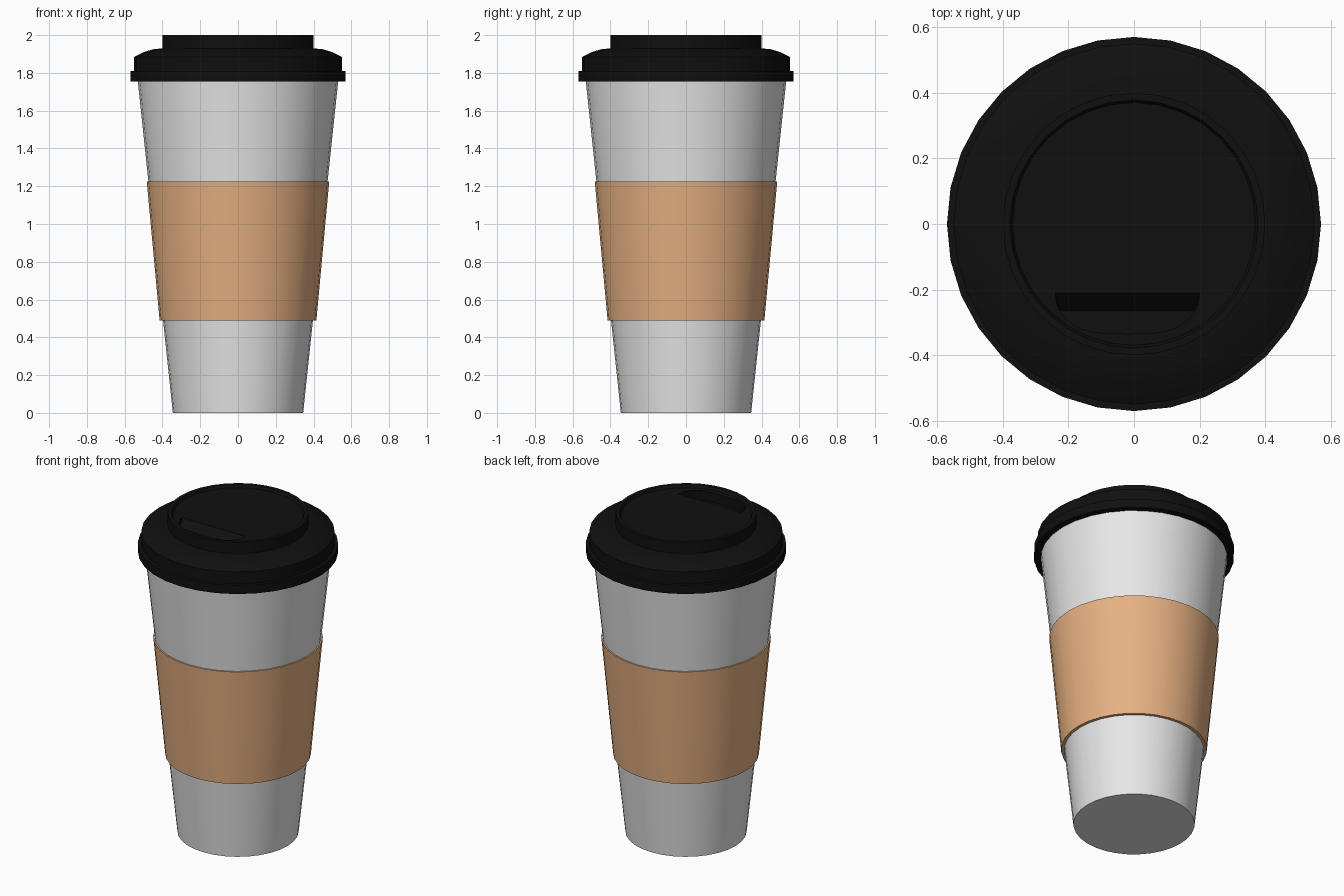
import bpy, bmesh
from math import sin, cos, pi, radians

cube = bpy.data.objects.get("Cube")
if cube:
    bpy.data.objects.remove(cube, do_unlink=True)

SIDES = 32


def material(name, rgb):
    m = bpy.data.materials.new(name)
    m.use_nodes = True
    m.diffuse_color = (*rgb, 1)
    bsdf = next(n for n in m.node_tree.nodes if n.type == 'BSDF_PRINCIPLED')
    bsdf.inputs["Base Color"].default_value = (*rgb, 1)
    bsdf.inputs["Roughness"].default_value = 0.6
    return m


def finish(name, bm, mat):
    bmesh.ops.recalc_face_normals(bm, faces=bm.faces[:])
    mesh = bpy.data.meshes.new(name)
    bm.to_mesh(mesh)
    bm.free()
    mesh.materials.append(mat)
    obj = bpy.data.objects.new(name, mesh)
    bpy.context.collection.objects.link(obj)
    return obj


def loft(name, rings, mat, closed=False):
    """Bridge rings of points; cap both ends, or join last ring to first."""
    bm = bmesh.new()
    loops = [[bm.verts.new(p) for p in ring] for ring in rings]
    pairs = list(zip(loops, loops[1:]))
    if closed:
        pairs.append((loops[-1], loops[0]))
    else:
        bm.faces.new(loops[0])
        bm.faces.new(loops[-1])
    n = len(loops[0])
    for a, b in pairs:
        for i in range(n):
            j = (i + 1) % n
            bm.faces.new((a[i], a[j], b[j], b[i]))
    return finish(name, bm, mat)


def lathe(name, profile, mat, closed=False):
    rings = [[(r * cos(2 * pi * i / SIDES), r * sin(2 * pi * i / SIDES), z)
              for i in range(SIDES)] for r, z in profile]
    return loft(name, rings, mat, closed)


def smooth(obj):
    bpy.ops.object.select_all(action='DESELECT')
    obj.select_set(True)
    bpy.context.view_layer.objects.active = obj
    bpy.ops.object.shade_smooth_by_angle(angle=radians(30))


white = material("paper white", (0.8, 0.8, 0.8))
tan = material("cardboard tan", (0.8, 0.44, 0.225))
black = material("lid black", (0.005, 0.005, 0.005))

# Tapered cup body
cup = lathe("cup_body", [(0.345, 0), (0.532, 1.77)], white)

# Cardboard sleeve, an open band with thickness
sleeve = lathe("cup_sleeve", [(0.415, 0.49), (0.483, 1.225),
                              (0.465, 1.225), (0.39, 0.49)], tan, closed=True)

# Lid: rim band, shoulder, raised ring and shallow dished top
lid = lathe("lid", [(0.57, 1.755), (0.57, 1.81), (0.55, 1.81), (0.55, 1.885),
                    (0.5, 1.91), (0.45, 1.925), (0.4, 1.93), (0.4, 2.0),
                    (0.378, 2.0), (0.37, 1.985)], black)


# Sip well cut into the lid top, with a sloped inner wall
def well_ring(z, chord, depth, width):
    ring = []
    for i in range(13):
        c = cos(pi * i / 12)
        x = width * abs(c) ** 0.6 * (1 if c > 0 else -1)
        ring.append((x - 0.02, chord - depth * sin(pi * i / 12), z))
    return ring


cutter = loft("sip_well_cutter", [well_ring(2.05, -0.21, 0.125, 0.22),
                                  well_ring(1.985, -0.21, 0.125, 0.22),
                                  well_ring(1.925, -0.265, 0.07, 0.207)], black)
cutter.hide_render = True
cut = lid.modifiers.new("sip_well", 'BOOLEAN')
cut.operation = 'DIFFERENCE'
cut.solver = 'EXACT'
cut.object = cutter
bpy.context.view_layer.objects.active = lid
bpy.ops.object.modifier_apply(modifier=cut.name)
bpy.data.objects.remove(cutter, do_unlink=True)

for part in (cup, sleeve, lid):
    smooth(part)
